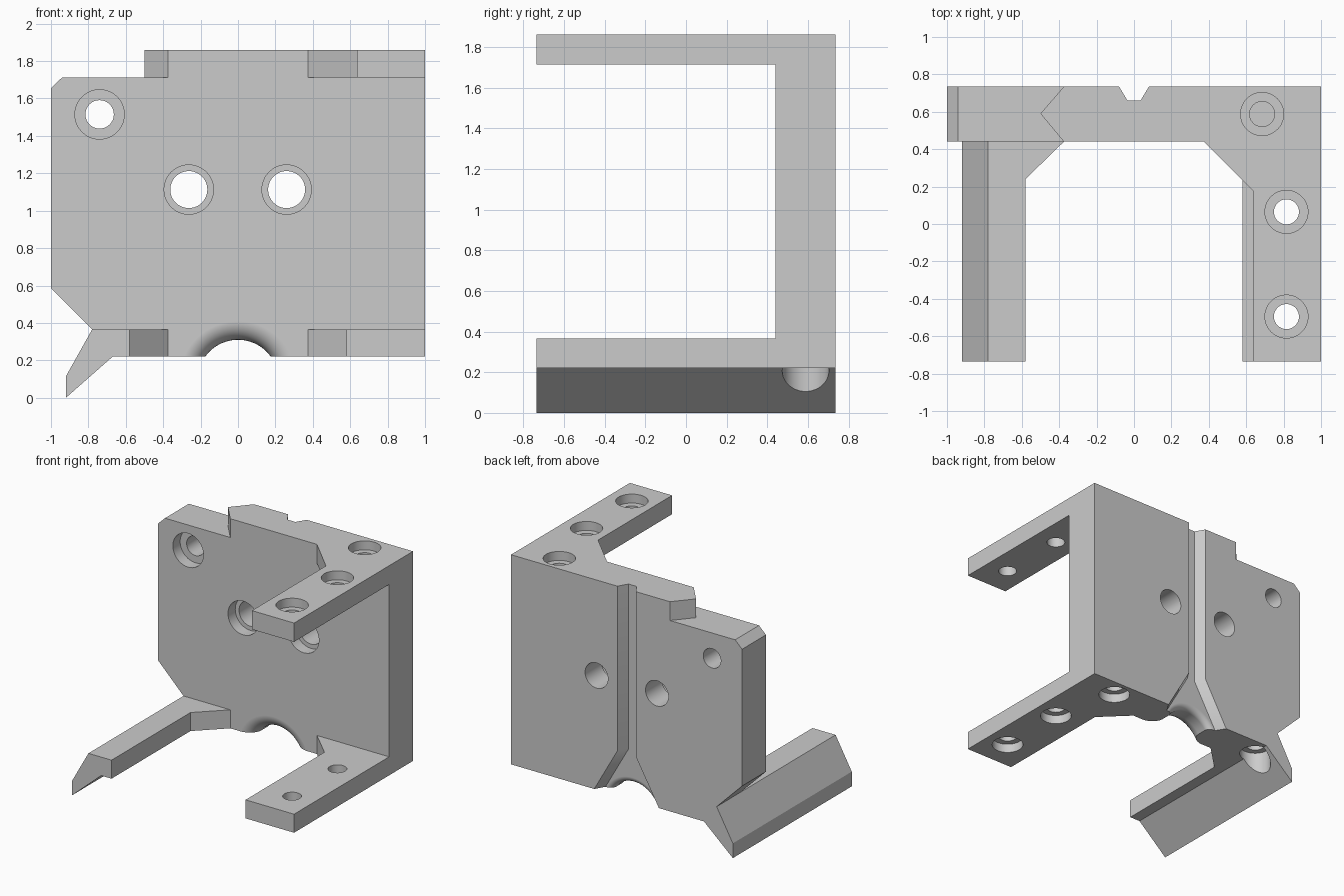
import bpy, bmesh
from math import sin, cos, pi

if "Cube" in bpy.data.objects:
    bpy.data.objects.remove(bpy.data.objects["Cube"])


def loft(name, rings):
    """Closed solid through matching rings of 3D points, capped at both ends."""
    bm = bmesh.new()
    vs = [[bm.verts.new(p) for p in ring] for ring in rings]
    n = len(vs[0])
    for a, b in zip(vs, vs[1:]):
        for i in range(n):
            j = (i + 1) % n
            bm.faces.new((a[i], a[j], b[j], b[i]))
    bm.faces.new(vs[0])
    bm.faces.new(vs[-1])
    bmesh.ops.recalc_face_normals(bm, faces=bm.faces[:])
    mesh = bpy.data.meshes.new(name)
    bm.to_mesh(mesh)
    bm.free()
    ob = bpy.data.objects.new(name, mesh)
    bpy.context.collection.objects.link(ob)
    return ob


def place(u, v, t, axis):
    return (u, t, v) if axis == 'Y' else (u, v, t)


def prism(name, pts, axis, lo, hi):
    return loft(name, [[place(u, v, t, axis) for u, v in pts] for t in (lo, hi)])


def revolve(name, profile, u, v, axis, n=48):
    """profile holds (radius, position along the axis)."""
    ang = [2 * pi * i / n for i in range(n)]
    return loft(name, [[place(u + r * cos(a), v + r * sin(a), t, axis) for a in ang]
                       for r, t in profile])


def combine(body, other, op):
    m = body.modifiers.new(op.lower(), 'BOOLEAN')
    m.operation, m.object, m.solver = op, other, 'EXACT'
    bpy.context.view_layer.objects.active = body
    bpy.ops.object.modifier_apply(modifier=m.name)
    bpy.data.objects.remove(other)


def drill(u, v, axis, start, direction, wide, narrow, depth, length):
    """Counterbored hole: wide mouth, then a narrow bore."""
    steps = [(wide, -0.3), (wide, depth), (narrow, depth), (narrow, length)]
    prof = [(r, start + direction * d) for r, d in steps]
    combine(bracket, revolve("hole_cutter", prof, u, v, axis), 'DIFFERENCE')


F, B, Y0 = 0.44, 0.735, -0.735          # plate front, plate back, arm front
Z0, Z1, Z2, Z3 = 0.22, 0.365, 1.713, 1.86  # arm heights

# upright plate with the slanted lip at its lower left
bracket = prism("bracket", [
    (1, Z0), (1, Z3), (-0.375, Z3), (-0.375, Z2), (-0.94, Z2), (-1, 1.655),
    (-1, 0.585), (-0.78, Z1), (-0.92, 0.115), (-0.92, 0), (-0.67, Z0)], 'Y', F, B)

# pointed tab on the top edge, arms, and left arm with lip and gusset
parts = [
    prism("top_tab", [(-0.375, F), (-0.5, 0.59), (-0.375, B)], 'Z', Z2, Z3),
    prism("top_arm", [(1, Y0), (1, F), (0.375, F), (0.635, 0.18), (0.635, Y0)], 'Z', Z2, Z3),
    prism("lower_arm", [(1, Y0), (1, F), (0.375, F), (0.58, 0.24), (0.58, Y0)], 'Z', Z0, Z1),
    prism("lip_arm", [(-0.78, Z1), (-0.92, 0.115), (-0.92, 0), (-0.67, Z0),
                      (-0.58, Z0), (-0.58, Z1)], 'Y', Y0, F),
    prism("gusset", [(-0.58, 0.24), (-0.375, F), (-0.58, F)], 'Z', Z0, Z1),
]
for p in parts:
    combine(bracket, p, 'UNION')

# back groove that flares at the bottom
rings = []
for w, y in ((0.035, 0.66), (0.095, 0.76)):
    half = [(w, 2.0), (w, 0.57), (w + 0.297, 0.05)]
    rings.append([(x, y, z) for x, z in half] + [(-x, y, z) for x, z in reversed(half)])
combine(bracket, loft("groove_cutter", rings), 'DIFFERENCE')

# rounded arch under the plate
S = 8
quarter = [pi / 2 * i / S for i in range(S + 1)]
arch = [(0.315, 0.40)]
arch += [(0.315 - 0.1 * sin(t), 0.54 - 0.1 * cos(t)) for t in quarter]
arch += [(0.26 - 0.045 * cos(t), 0.615 + 0.045 * sin(t)) for t in quarter]
arch += [(0.26, 0.80)]
combine(bracket, revolve("arch_cutter", arch, 0, 0.095, 'Y', 64), 'DIFFERENCE')

# plate holes
for x, z, r in ((-0.263, 1.113, 0.099), (0.26, 1.113, 0.099), (-0.74, 1.515, 0.076)):
    drill(x, z, 'Y', F, 1, 0.132, r, 0.09, 0.5)

# arm holes, then blind holes in the plate's top and bottom edges
for y in (0.065, -0.495):
    drill(0.815, y, 'Z', Z3, -1, 0.115, 0.067, 0.07, 0.3)
    drill(0.815, y, 'Z', Z0, 1, 0.115, 0.067, 0.07, 0.3)
drill(0.685, 0.588, 'Z', Z3, -1, 0.115, 0.067, 0.07, 0.22)
for x in (0.685, -0.685):
    drill(x, 0.588, 'Z', Z0, 1, 0.115, 0.067, 0.07, 0.22)

# smooth round walls, crisp edges
bpy.ops.object.select_all(action='DESELECT')
bracket.select_set(True)
bpy.context.view_layer.objects.active = bracket
bpy.ops.object.shade_smooth_by_angle(angle=0.5)
wn = bracket.modifiers.new("weighted", 'WEIGHTED_NORMAL')
wn.keep_sharp = True
